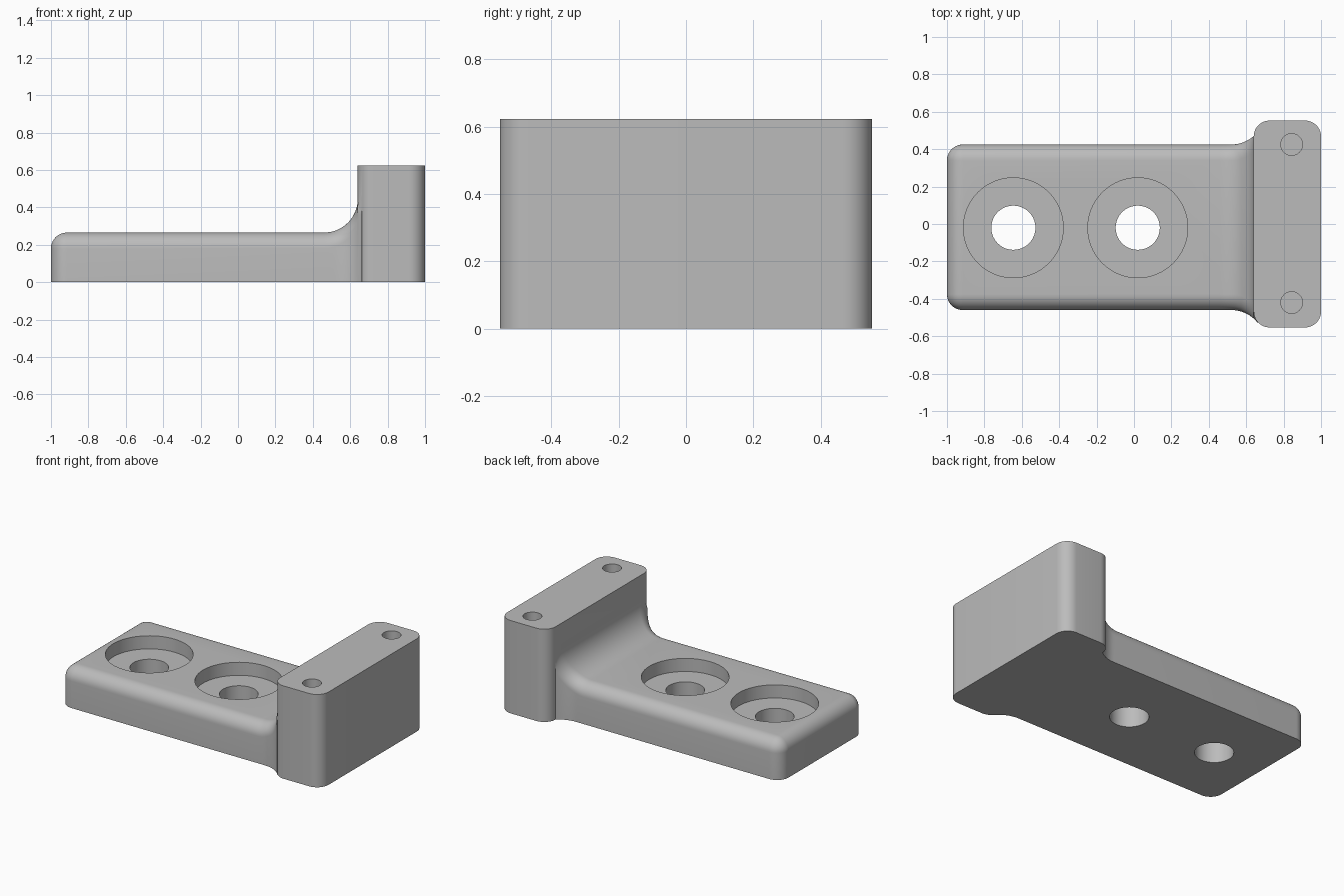
import bpy, bmesh, math

cube = bpy.data.objects.get("Cube")
if cube:
    bpy.data.objects.remove(cube, do_unlink=True)

grey = bpy.data.materials.new("matte grey")
grey.use_nodes = True
colour = (0.5, 0.5, 0.5, 1)
grey.diffuse_color = colour
grey.node_tree.nodes["Principled BSDF"].inputs["Base Color"].default_value = colour

EDGE = 0.085            # rounding of the corners and plate edges
FILLET = 0.18           # hollow rounding between plate and block
PLATE_TOP = 0.265
FRONT, BACK = -0.46, 0.425


def finish(name, bm):
    bmesh.ops.recalc_face_normals(bm, faces=bm.faces)
    mesh = bpy.data.meshes.new(name)
    bm.to_mesh(mesh)
    bm.free()
    mesh.materials.append(grey)
    obj = bpy.data.objects.new(name, mesh)
    bpy.context.collection.objects.link(obj)
    return obj


def loft(name, rings):
    """Skin a row of equal rings and close both ends."""
    bm = bmesh.new()
    rows = [[bm.verts.new(p) for p in ring] for ring in rings]
    count = len(rows[0])
    for a, b in zip(rows, rows[1:]):
        for i in range(count):
            j = (i + 1) % count
            bm.faces.new((a[i], a[j], b[j], b[i]))
    bm.faces.new(rows[0])
    bm.faces.new(rows[-1][::-1])
    return finish(name, bm)


def arc(cx, cy, r, start, end, steps=10):
    angles = [math.radians(start + (end - start) * i / steps) for i in range(steps + 1)]
    return [(cx + r * math.cos(a), cy + r * math.sin(a)) for a in angles]


def hollow(x, start):
    """Rise of a hollow quarter arc that begins at start."""
    d = min(max(x - start, 0), FILLET)
    return FILLET - math.sqrt(FILLET ** 2 - d ** 2)


def section(x, front, back, top, r):
    outline = [(front, 0), *arc(front + r, top - r, r, 180, 90),
               *arc(back - r, top - r, r, 90, 0), (back, 0)]
    return [(x, y, z) for y, z in outline]


def cylinder(name, x, y, r, z0, z1, sides=64):
    ring = arc(x, y, r, 0, 360, sides)[:-1]
    return loft(name, [[(*p, z) for p in ring] for z in (z0, z1)])


def boolean(obj, other, operation):
    mod = obj.modifiers.new(other.name, 'BOOLEAN')
    mod.operation, mod.solver, mod.object = operation, 'EXACT', other
    bpy.context.view_layer.objects.active = obj
    bpy.ops.object.modifier_apply(modifier=mod.name)
    bpy.data.objects.remove(other, do_unlink=True)


# Base plate: rounded end, then a straight run that flares into the block
rings = []
for i in range(11):
    t = math.radians(9 * i)
    r = max(EDGE * math.sin(t), 0.001)
    inset = EDGE - r
    rings.append(section(-1 + EDGE * (1 - math.cos(t)), FRONT + inset,
                         BACK - inset, PLATE_TOP - inset, r))
stations = [0.46 + FILLET * math.sin(math.radians(5 * i)) for i in range(19)]
for x in stations + [0.65, 0.66, 0.72]:
    flare = hollow(min(x, 0.66), 0.52)
    rings.append(section(x, FRONT - flare, BACK + flare,
                         PLATE_TOP + hollow(x, 0.46), EDGE))
bracket = loft("mounting_bracket", rings)

# Upright block with rounded vertical corners
x0, x1, half = 0.64 + EDGE, 1 - EDGE, 0.553 - EDGE
plan = (arc(x1, half, EDGE, 0, 90) + arc(x0, half, EDGE, 90, 180)
        + arc(x0, -half, EDGE, 180, 270) + arc(x1, -half, EDGE, 270, 360))
block = loft("upright_block", [[(*p, z) for p in plan] for z in (0, 0.623)])
boolean(bracket, block, 'UNION')

# Counterbored through holes in the plate
for x in (-0.645, 0.02):
    boolean(bracket, cylinder("counterbore", x, -0.02, 0.267, 0.177, 0.6), 'DIFFERENCE')
    boolean(bracket, cylinder("bolt_hole", x, -0.02, 0.118, -0.1, 0.5), 'DIFFERENCE')

# Blind screw holes in the top of the block
for y in (-0.42, 0.425):
    boolean(bracket, cylinder("screw_hole", 0.843, y, 0.058, 0.3, 0.8, 40), 'DIFFERENCE')

bpy.ops.object.select_all(action='DESELECT')
bracket.select_set(True)
bpy.context.view_layer.objects.active = bracket
bpy.ops.object.shade_smooth_by_angle(angle=math.radians(30))
